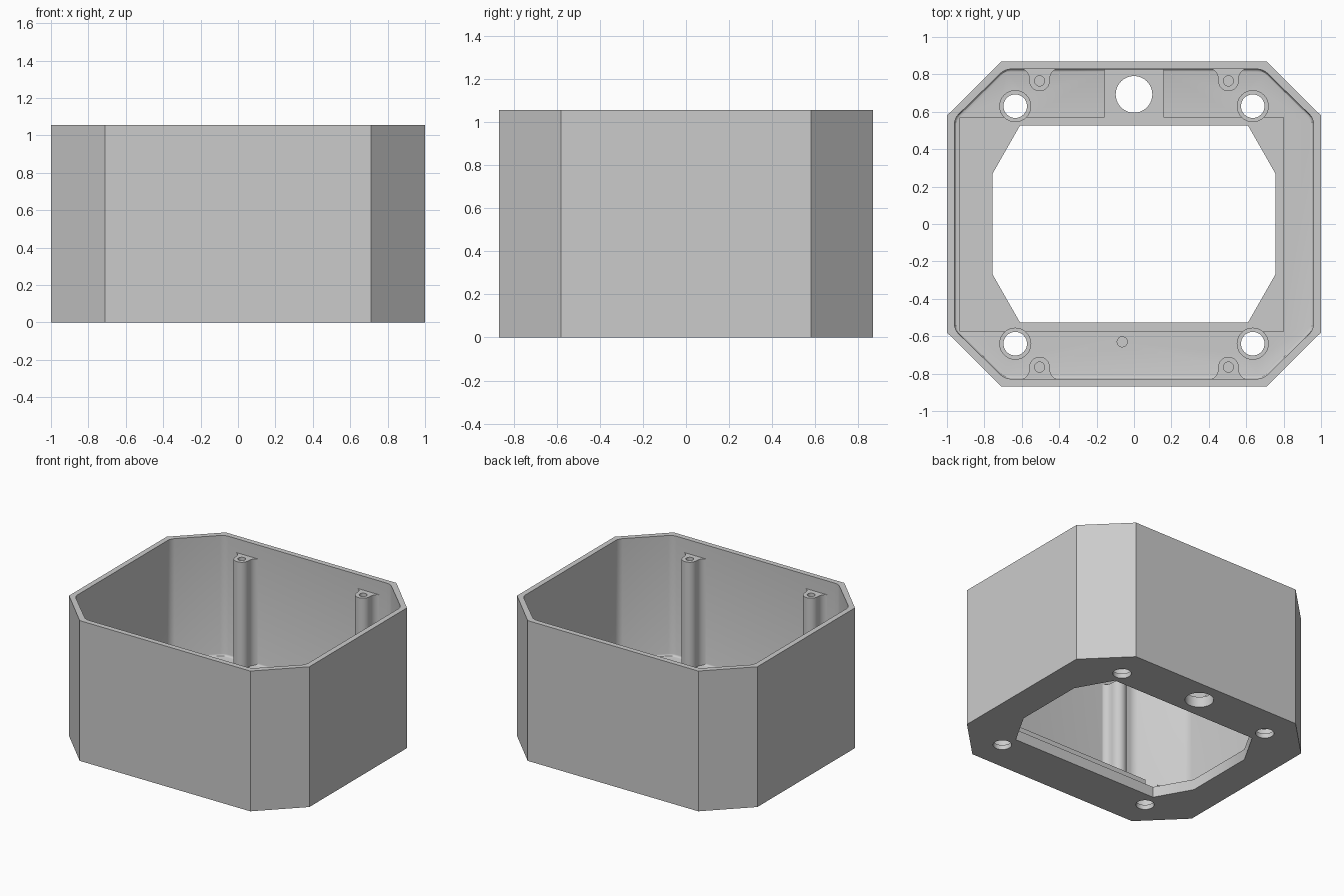
import bpy, bmesh
from math import sin, cos, pi, radians

if "Cube" in bpy.data.objects:
    bpy.data.objects.remove(bpy.data.objects["Cube"], do_unlink=True)

HEIGHT, WALL, FLOOR, RECESS, POST_TOP = 1.055, 0.04, 0.15, 0.08, 0.95

grey = bpy.data.materials.new("light_grey_plastic")
grey.use_nodes = True
grey.diffuse_color = (0.6, 0.6, 0.6, 1)
grey.node_tree.nodes["Principled BSDF"].inputs["Base Color"].default_value = (0.6, 0.6, 0.6, 1)


def prism(name, outline, z0, z1, corner=0, fillet=0):
    """Extrude an outline; optionally round its upright and bottom edges."""
    bm = bmesh.new()
    base = bm.faces.new([bm.verts.new((x, y, z0)) for x, y in outline])
    top = bmesh.ops.extrude_face_region(bm, geom=[base])["geom"]
    for v in top:
        if isinstance(v, bmesh.types.BMVert):
            v.co.z = z1
    if corner:
        edges = [e for e in bm.edges if abs(e.verts[0].co.z - e.verts[1].co.z) > 0.01]
        bmesh.ops.bevel(bm, geom=edges, offset=corner, segments=4, profile=0.5, affect='EDGES')
    if fillet:
        edges = [e for e in bm.edges if all(abs(v.co.z - z0) < 1e-4 for v in e.verts)]
        bmesh.ops.bevel(bm, geom=edges, offset=fillet, segments=3, profile=0.5, affect='EDGES')
    bmesh.ops.recalc_face_normals(bm, faces=bm.faces)
    mesh = bpy.data.meshes.new(name)
    bm.to_mesh(mesh)
    bm.free()
    mesh.materials.append(grey)
    obj = bpy.data.objects.new(name, mesh)
    bpy.context.collection.objects.link(obj)
    return obj


def circle(x, y, r, n=40):
    return [(x + r * cos(2 * pi * i / n), y + r * sin(2 * pi * i / n)) for i in range(n)]


def rect(x0, x1, y0, y1):
    return [(x0, y0), (x1, y0), (x1, y1), (x0, y1)]


def octagon(xs, xl, ys, yl):
    """Chamfered rectangle: short x, long x, short y, long y."""
    quarter = [(xl, ys), (xs, yl)]
    right = [(xl, -ys), *quarter]
    return [(xs, -yl), *right, *[(-x, y) for x, y in reversed(right)], (-xs, -yl)]


def activate(obj):
    bpy.ops.object.select_all(action='DESELECT')
    obj.select_set(True)
    bpy.context.view_layer.objects.active = obj


def cut(obj, cutter):
    activate(obj)
    mod = obj.modifiers.new("cut", 'BOOLEAN')
    mod.operation, mod.solver, mod.object = 'DIFFERENCE', 'EXACT', cutter
    bpy.ops.object.modifier_apply(modifier=mod.name)
    bpy.data.objects.remove(cutter, do_unlink=True)


def smooth(obj):
    activate(obj)
    bpy.ops.object.shade_smooth_by_angle(angle=radians(30))


# Chamfered shell with a rounded cavity
body = prism("enclosure_body", octagon(0.71, 1.0, 0.58, 0.868), 0, HEIGHT)
cut(body, prism("cavity", octagon(0.69, 1 - WALL, 0.565, 0.868 - WALL),
                FLOOR, HEIGHT + 0.1, corner=0.03, fillet=0.015))

# Sunken floor area, cable channel and main window
sunken = [(0.80, -0.575), (0.80, 0.57), (0.158, 0.57), (0.158, 0.825),
          (-0.158, 0.825), (-0.158, 0.57), (-0.93, 0.57), (-0.93, -0.575)]
cut(body, prism("floor_recess", sunken, RECESS, 0.3))
cut(body, prism("window", octagon(0.61, 0.757, 0.268, 0.526), -0.1, 0.3))

# Cable hole, small blind hole and counterbored mounting holes
cut(body, prism("cable_hole", circle(0, 0.693, 0.098), -0.1, 0.3))
cut(body, prism("pilot_hole", circle(-0.063, -0.63, 0.027, 24), 0.06, 0.3))
for sx in (-1, 1):
    for y in (-0.64, 0.63):
        cut(body, prism("screw_hole", circle(sx * 0.635, y, 0.063), -0.1, 0.3))
        cut(body, prism("counterbore", circle(sx * 0.635, y, 0.083), 0.035, 0.3))
smooth(body)


# Screw posts flaring into the wall
def post_outline(px, sy, r=0.055, steps=8):
    wall_y, centre_y = 0.832, 0.765
    half = [(2 * r, wall_y + 0.015)]
    for i in range(steps + 1):
        a = pi / 2 * i / steps
        half.append((2 * r - r * sin(a), wall_y - r + r * cos(a)))
    for i in range(steps + 1):
        a = pi / 2 * i / steps
        half.append((r * cos(a), centre_y - r * sin(a)))
    pts = half + [(-x, y) for x, y in reversed(half[:-1])]
    return [(px + x, sy * y) for x, y in pts]


for sx, side in ((-1, "right"), (1, "left")):
    for sy, end in ((-1, "front"), (1, "back")):
        post = prism(f"{end}_{side}_screw_post", post_outline(sx * 0.505, sy), FLOOR - 0.02, POST_TOP)
        cut(post, prism("post_hole", circle(sx * 0.505, sy * 0.765, 0.027, 24), POST_TOP - 0.3, POST_TOP + 0.1))
        smooth(post)
